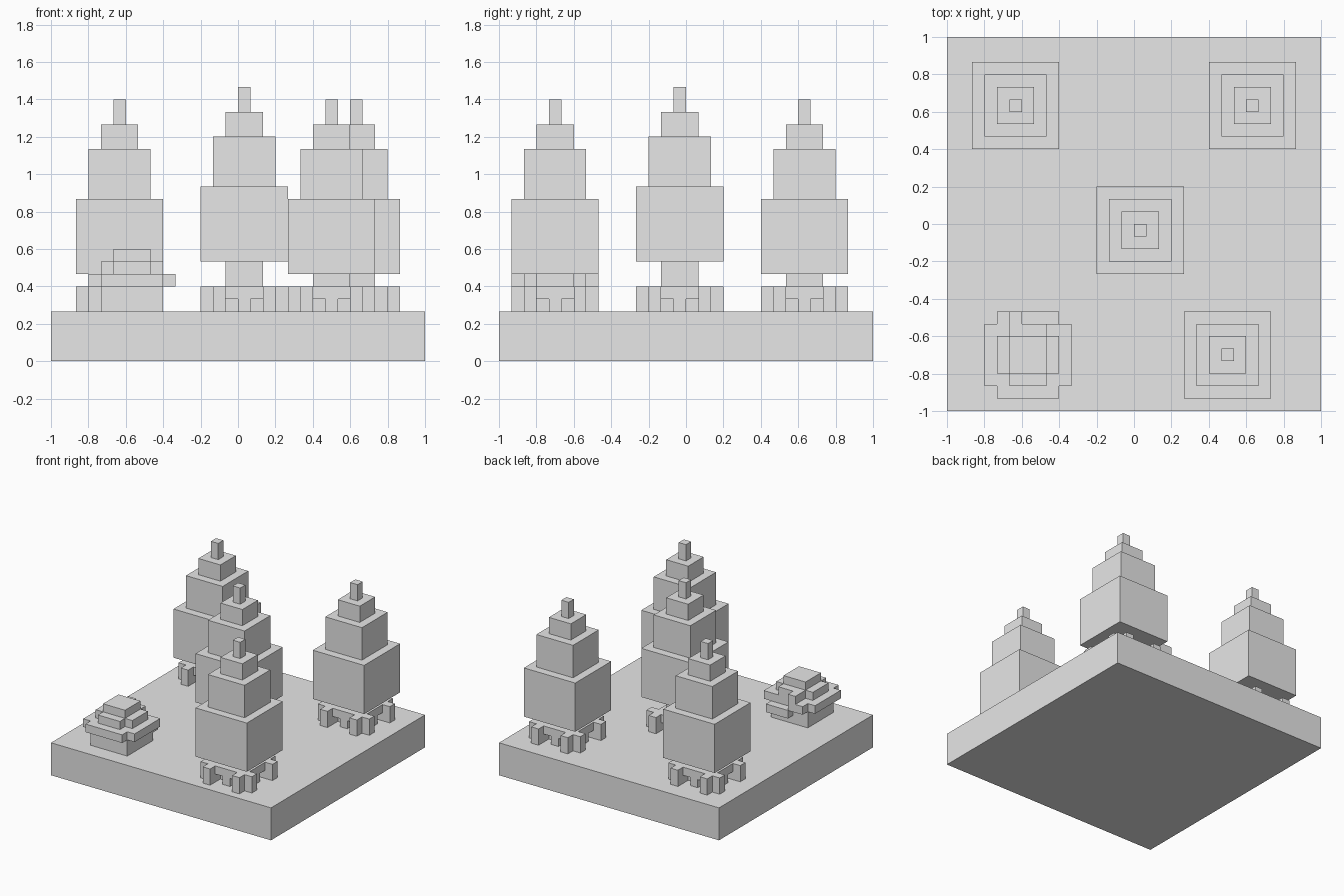
import bpy
import bmesh
from mathutils import Matrix, Vector

cube = bpy.data.objects.get("Cube")
if cube:
    bpy.data.objects.remove(cube, do_unlink=True)

U = 1 / 15  # one grid block

stone = bpy.data.materials.new("light_grey")
stone.use_nodes = True
GREY = (0.8, 0.8, 0.8, 1)
stone.diffuse_color = GREY
stone.node_tree.nodes["Principled BSDF"].inputs["Base Color"].default_value = GREY


def blocks(name, boxes, origin=(0, 0, 0)):
    """One object from boxes given as (centre x, centre y, bottom, width, depth, height)."""
    bm = bmesh.new()
    for x, y, z, w, d, h in boxes:
        place = Matrix.Translation((x, y, z + h / 2)) @ Matrix.Diagonal((w, d, h, 1))
        bmesh.ops.create_cube(bm, size=1, matrix=place)
    bmesh.ops.scale(bm, vec=(U, U, U), verts=bm.verts)
    mesh = bpy.data.meshes.new(name)
    bm.to_mesh(mesh)
    bm.free()
    mesh.materials.append(stone)
    obj = bpy.data.objects.new(name, mesh)
    obj.location = Vector(origin) * U
    bpy.context.collection.objects.link(obj)
    return obj


def tree(name, x, y, trunk_height):
    origin = (x, y, 4)
    # Roots: raised slab on legs, with paired toes beside each corner
    roots = [(0, 0, 1, 5, 5, 1)]
    for sx in (-1, 1):
        roots += [(2 * sx, 0, 0, 1, 1, 1), (0, 2 * sx, 0, 1, 1, 1)]
        for sy in (-1, 1):
            roots += [(2 * sx, 2 * sy, 0, 1, 1, 1),
                      (3 * sx, 2 * sy, 0, 1, 1, 2),
                      (2 * sx, 3 * sy, 0, 1, 1, 2)]
    blocks(name + "_roots", roots, origin)
    blocks(name + "_trunk", [(0, 0, 0, 3, 3, trunk_height)], origin)
    # Foliage: four tiers that narrow upwards
    tiers, z = [], trunk_height
    for width, height in ((7, 6), (5, 4), (3, 2), (1, 2)):
        tiers.append((0, 0, z, width, width, height))
        z += height
    blocks(name + "_foliage", tiers, origin)


# Ground slab
blocks("ground", [(0, 0, 0, 30, 30, 4)])

# Trees
tree("centre_tree", 0.5, -0.5, 4)
tree("back_right_tree", -9.5, 9.5, 3)
tree("back_left_tree", 9.5, 9.5, 3)
tree("front_left_tree", 7.5, -10.5, 3)

# Shrub: square body, clipped rim with one drooping side, stepped top
shrub = (-8.5, -10.5, 4)
blocks("shrub_body", [(0, 0, 0, 5, 5, 3)], shrub)
blocks("shrub_rim", [
    (-3, 0, 2, 1, 5, 1),
    (3, 0, 2, 1, 5, 1),
    (0, -3, 2, 5, 1, 1),
    (-1.5, 3, 2, 2, 1, 1),
    (1, 3, 1, 3, 1, 1),
], shrub)
blocks("shrub_top", [
    (0, 0, 3, 5, 3, 1),
    (0, 2, 3, 3, 1, 1),
    (0, -2, 3, 3, 1, 1),
    (-1, 3, 3, 1, 1, 1),
    (0, 0, 4, 3, 3, 1),
], shrub)
